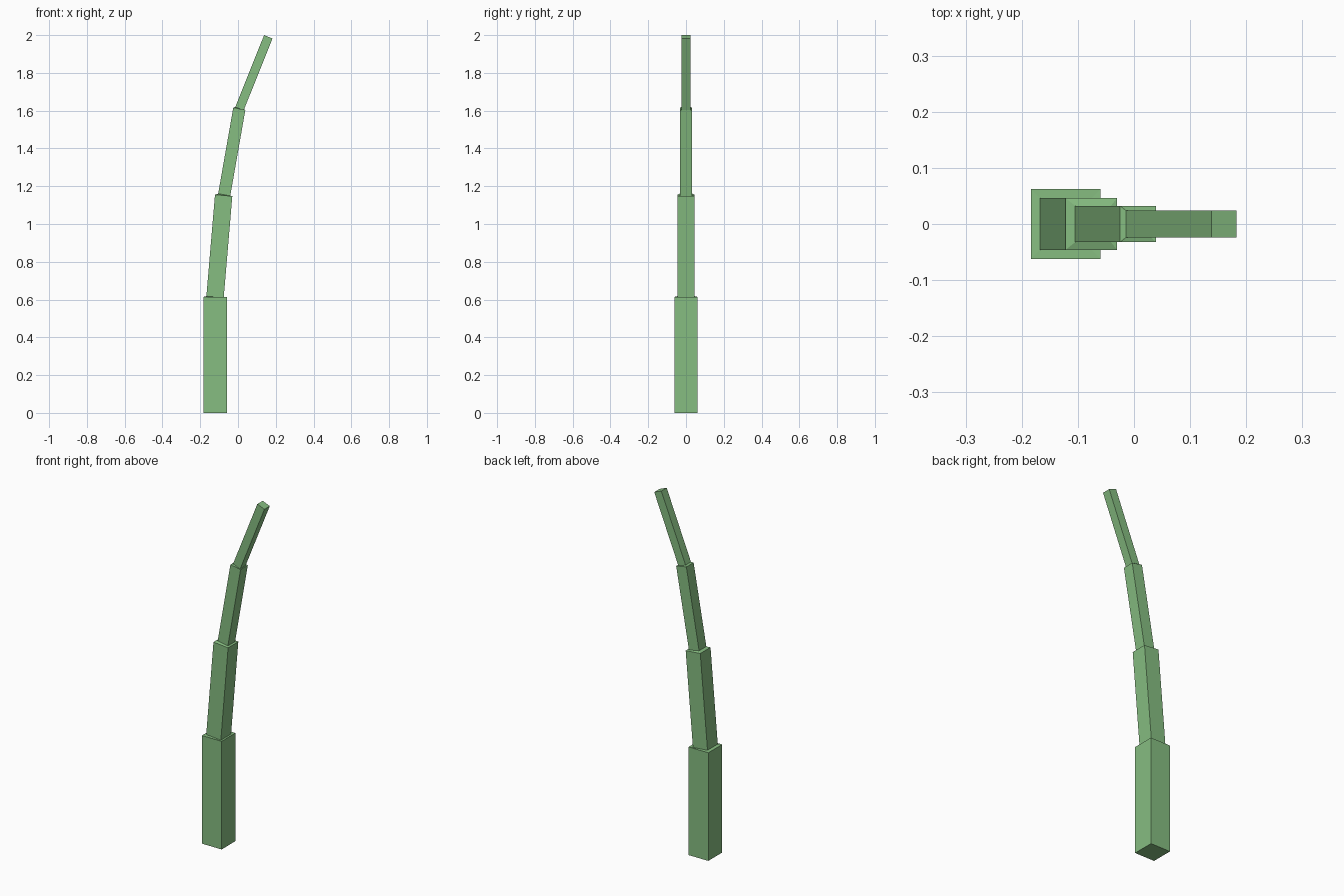
import bpy, bmesh, math
from mathutils import Matrix, Vector

cube = bpy.data.objects.get("Cube")
if cube:
    bpy.data.objects.remove(cube, do_unlink=True)

# Leaf green for the whole stem
green = bpy.data.materials.new("leaf_green")
green.use_nodes = True
colour = (0.24, 0.51, 0.22, 1.0)
green.diffuse_color = colour
green.node_tree.nodes["Principled BSDF"].inputs["Base Color"].default_value = colour

# Segments: bottom centre (x, z), top centre (x, z), half width, lean in degrees
SEGMENTS = [
    ((-0.1215, 0.0), (-0.1215, 0.614), 0.062, 0),
    ((-0.1215, 0.614), (-0.076, 1.151), 0.046, 5),
    ((-0.073, 1.155), (0.007, 1.610), 0.0325, 10),
    ((0.008, 1.611), (0.1605, 1.991), 0.024, 22),
]


def add_ring(bm, centre, half, lean):
    """Square cross-section, tilted towards +x."""
    turn = Matrix.Rotation(math.radians(lean), 3, 'Y')
    origin = Vector((centre[0], 0, centre[1]))
    corners = [(-1, -1), (1, -1), (1, 1), (-1, 1)]
    return [bm.verts.new(origin + turn @ Vector((x * half, y * half, 0)))
            for x, y in corners]


# Stepped stem: each segment grows out of a narrow shoulder on the one below
bm = bmesh.new()
rings = []
for bottom, top, half, lean in SEGMENTS:
    rings += [add_ring(bm, bottom, half, lean), add_ring(bm, top, half, lean)]
for low, high in zip(rings, rings[1:]):
    for i in range(4):
        j = (i + 1) % 4
        bm.faces.new((low[i], low[j], high[j], high[i]))
bm.faces.new(rings[0][::-1])
bm.faces.new(rings[-1])
bmesh.ops.recalc_face_normals(bm, faces=bm.faces)

mesh = bpy.data.meshes.new("stepped_stem")
bm.to_mesh(mesh)
bm.free()
mesh.materials.append(green)
stem = bpy.data.objects.new("stepped_stem", mesh)
bpy.context.collection.objects.link(stem)
